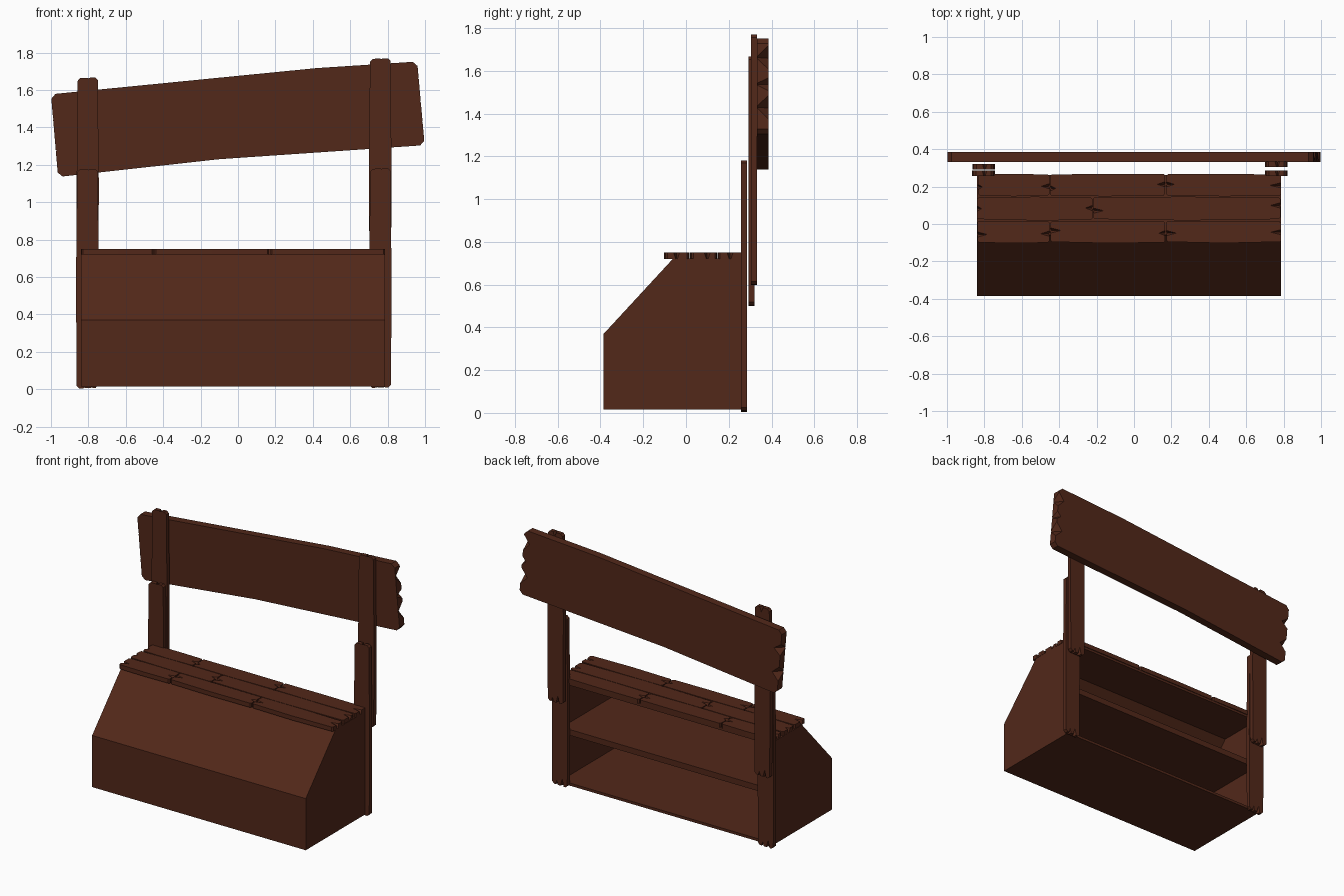
import bpy, bmesh, random
from mathutils import Vector

if "Cube" in bpy.data.objects:
    bpy.data.objects.remove(bpy.data.objects["Cube"])

random.seed(4)
wood = bpy.data.materials.new("dark_wood")
wood.diffuse_color = (0.085, 0.021, 0.010, 1)
wood.use_nodes = True
wood.node_tree.nodes["Principled BSDF"].inputs["Base Color"].default_value = wood.diffuse_color

# How a 2D outline (u, v) and depth d map to x, y, z
MAPS = {
    "XZ": lambda u, v, d: (u, d, v),
    "XY": lambda u, v, d: (u, v, d),
    "YZ": lambda u, v, d: (d, u, v),
}


def loft(name, lo_pts, hi_pts, lo, hi, plane):
    """Solid between two matching outlines at depths lo and hi."""
    f = MAPS[plane]
    bm = bmesh.new()
    a = [bm.verts.new(f(p[0], p[1], lo)) for p in lo_pts]
    b = [bm.verts.new(f(p[0], p[1], hi)) for p in hi_pts]
    n = len(a)
    bm.faces.new(a)
    bm.faces.new(b[::-1])
    for i in range(n):
        j = (i + 1) % n
        bm.faces.new((a[i], b[i], b[j], a[j]))
    bmesh.ops.recalc_face_normals(bm, faces=bm.faces)
    me = bpy.data.meshes.new(name)
    bm.to_mesh(me)
    bm.free()
    me.materials.append(wood)
    ob = bpy.data.objects.new(name, me)
    bpy.context.collection.objects.link(ob)
    return ob


def plank(name, corners, lo, hi, plane, chips=(), cut=0.012):
    """Counter-clockwise outline with clipped corners; each chip is
    (edge, position, half width, depth), a wedge that is widest on the hi face."""
    pts = [Vector(c) for c in corners]
    n = len(pts)
    lo_pts, hi_pts = [], []
    for i in range(n):
        p, prev, nxt = pts[i], pts[i - 1], pts[(i + 1) % n]
        din, dout = (prev - p).normalized(), (nxt - p).normalized()
        corner = [p + din * cut, p + dout * cut] if din.dot(dout) > -0.8 else [p]
        lo_pts += corner
        hi_pts += corner
        inward = Vector((-dout.y, dout.x))
        for e, t, w, depth in sorted(chips):
            if e == i:
                m = p.lerp(nxt, t)
                lo_pts += [m - dout * 0.004, m + inward * 0.004, m + dout * 0.004]
                hi_pts += [m - dout * w, m + inward * depth, m + dout * w]
    return loft(name, lo_pts, hi_pts, lo, hi, plane)


# Cabinet: shell open at the back, two side panels and a shelf
L, R, T = -0.84, 0.785, 0.018
B = 0.262
side = [(-0.385, 0.015), (B, 0.015), (B, 0.722), (-0.06, 0.722), (-0.385, 0.37)]
shell = [(B, 0.015), (B, 0.033), (-0.367, 0.033), (-0.367, 0.363), (-0.052, 0.704),
         (B, 0.704), (B, 0.722), (-0.06, 0.722), (-0.385, 0.37), (-0.385, 0.015)]
loft("cabinet_side_left", side, side, L, L + T, "YZ")
loft("cabinet_side_right", side, side, R - T, R, "YZ")
loft("cabinet_shell", shell, shell, L + T, R - T, "YZ")
shelf = [(-0.365, 0.355), (B - 0.01, 0.355), (B - 0.01, 0.395), (-0.335, 0.395), (-0.365, 0.363)]
loft("cabinet_shelf", shelf, shelf, L + T, R - T, "YZ")

# Counter planks, rows listed as (y from, y to, x breaks)
rows = [(-0.10, 0.017, (-0.84, -0.45, 0.17, 0.79)),
        (0.021, 0.146, (-0.842, -0.22, 0.785)),
        (0.15, 0.268, (-0.836, -0.45, 0.17, 0.79))]
for r, (y0, y1, xs) in enumerate(rows):
    for k in range(len(xs) - 1):
        x0, x1 = xs[k] + 0.003, xs[k + 1] - 0.003
        j = lambda: random.uniform(0, 0.006)
        xm = (x0 + x1) / 2
        outline = [(x0, y0 + j()), (xm, y0 - 0.002), (x1, y0 + j()),
                   (x1, y1 - j()), (xm, y1), (x0, y1 - j())]
        chips = [(2, random.uniform(0.4, 0.65), 0.014, random.uniform(0.03, 0.07)),
                 (5, random.uniform(0.4, 0.65), 0.014, random.uniform(0.02, 0.06))]
        plank(f"counter_plank_{r}_{k}", outline, 0.72, 0.75, "XY", chips, 0.008)


# Posts: a lower board with a taller board nailed behind it
def post(name, x0, x1, z0, z1, y0, y1):
    xm, zm = 0.003, (z0 + z1) / 2
    outline = [(x0, z0), (x1, z0 + 0.004), (x1 + xm, zm), (x1 - xm, z1),
               (x0 + xm, z1 - 0.004), (x0 - xm, zm)]
    chips = [(0, 0.35, 0.012, 0.05), (0, 0.7, 0.008, 0.03), (3, 0.45, 0.012, 0.035)]
    plank(name, outline, y0, y1, "XZ", chips, 0.014)


post("lower_post_left", -0.863, -0.747, 0.004, 1.178, 0.257, 0.285)
post("lower_post_right", 0.704, 0.818, 0.007, 1.182, 0.257, 0.285)
post("upper_post_left", -0.86, -0.747, 0.5, 1.667, 0.292, 0.32)
post("upper_post_right", 0.703, 0.818, 0.597, 1.77, 0.305, 0.333)

# Tilted sign board with chipped ends
sign = [(-0.962, 1.135), (-0.1, 1.23), (0.998, 1.305), (0.958, 1.752),
        (0.42, 1.717), (-1.0, 1.577)]
plank("sign_board", sign, 0.332, 0.385, "XZ",
      [(2, 0.28, 0.055, 0.05), (2, 0.52, 0.03, 0.03), (2, 0.8, 0.055, 0.045),
       (5, 0.3, 0.04, 0.05), (5, 0.68, 0.05, 0.05)], 0.024)
